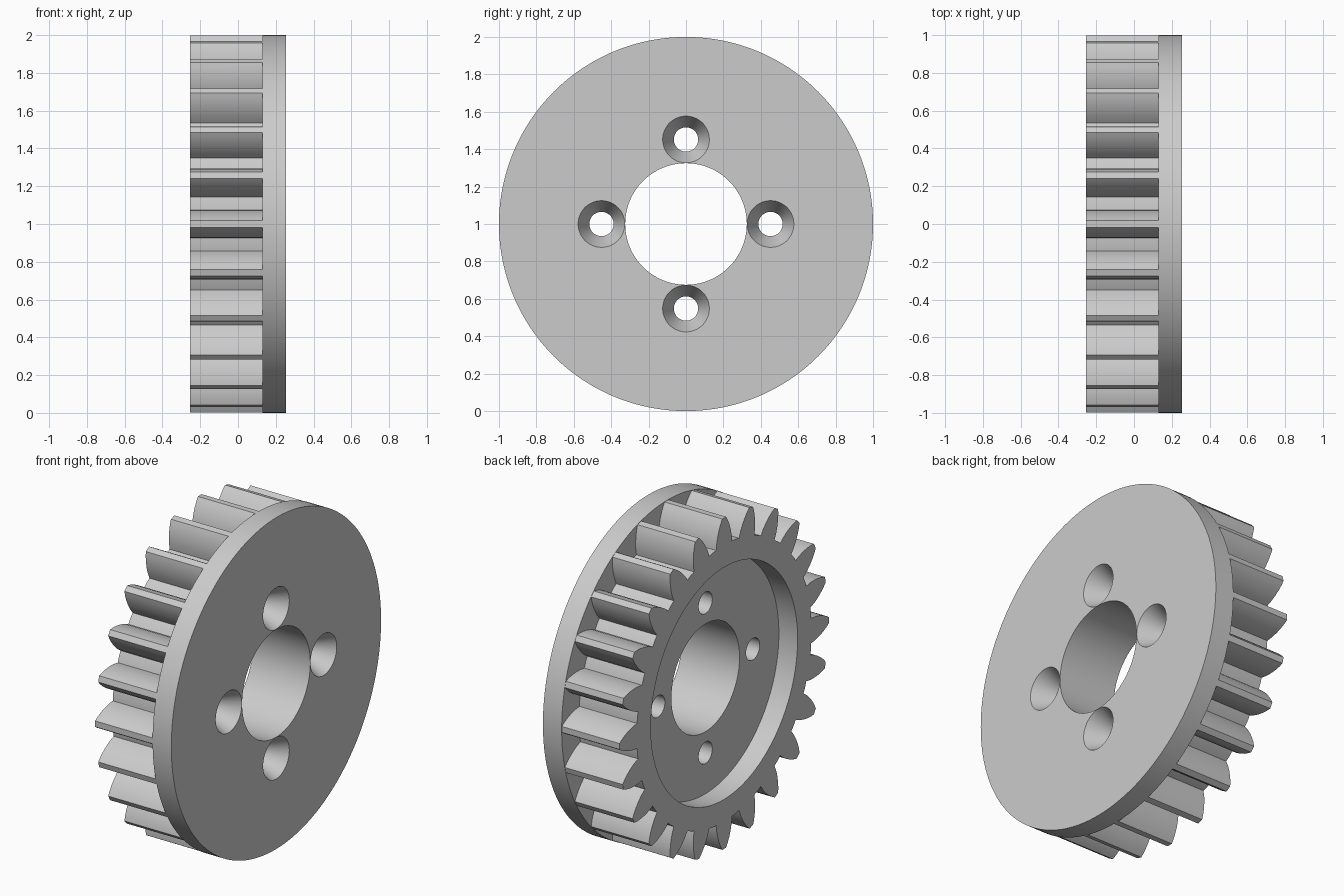
import bpy
import bmesh
from math import sin, cos, pi, radians
from mathutils import Vector

if "Cube" in bpy.data.objects:
    bpy.data.objects.remove(bpy.data.objects["Cube"], do_unlink=True)

TEETH = 24
CENTRE_Z = 1.0
BACK, STEP, FACE = -0.255, 0.13, 0.255   # gear end, flange start, flange face

metal = bpy.data.materials.new("grey_metal")
metal.use_nodes = True
grey = (0.6, 0.6, 0.6, 1)
metal.diffuse_color = grey
metal.node_tree.nodes["Principled BSDF"].inputs["Base Color"].default_value = grey


def loft_x(name, rings, y=0.0, z=CENTRE_Z):
    """Closed solid through (x, outline) rings, outlines being (y, z) lists."""
    bm = bmesh.new()
    loops = [[bm.verts.new((x, y + p[0], z + p[1])) for p in outline]
             for x, outline in rings]
    for a, b in zip(loops, loops[1:]):
        for i in range(len(a)):
            j = (i + 1) % len(a)
            bm.faces.new((a[i], a[j], b[j], b[i]))
    bm.faces.new(loops[0])
    bm.faces.new(loops[-1])
    bmesh.ops.recalc_face_normals(bm, faces=bm.faces)
    mesh = bpy.data.meshes.new(name)
    bm.to_mesh(mesh)
    bm.free()
    mesh.materials.append(metal)
    obj = bpy.data.objects.new(name, mesh)
    bpy.context.collection.objects.link(obj)
    return obj


def circle(r, n):
    return [(r * cos(2 * pi * i / n), r * sin(2 * pi * i / n)) for i in range(n)]


def combine(target, tool, operation):
    """Apply a boolean and drop the tool object."""
    mod = target.modifiers.new(operation, "BOOLEAN")
    mod.operation = operation
    mod.solver = "EXACT"
    mod.object = tool
    bpy.context.view_layer.objects.active = target
    bpy.ops.object.modifier_apply(modifier=mod.name)
    bpy.data.objects.remove(tool, do_unlink=True)


# Toothed outline: half a tooth as (radius, half thickness), mirrored and repeated
root = 0.83
flank = [(root, 0.075), (0.87, 0.071), (0.91, 0.061),
         (0.945, 0.048), (0.975, 0.033), (0.998, 0.018)]
tooth = [(r, -t) for r, t in flank] + [(r, t) for r, t in reversed(flank)]
outline = []
for k in range(TEETH):
    a = 2 * pi * k / TEETH
    for r, t in tooth:
        outline.append((r * cos(a) - t * sin(a), r * sin(a) + t * cos(a)))
    gap = a + pi / TEETH
    outline.append(((root + 0.005) * cos(gap), (root + 0.005) * sin(gap)))

# Flange disc with the gear merged onto it
gear = loft_x("flanged_gear", [(STEP, circle(1, 192)), (FACE, circle(1, 192))])
combine(gear, loft_x("teeth", [(BACK, outline), (STEP + 0.02, outline)]), "UNION")

# Shallow recess in the toothed end, and the central bore
for name, r, x0, x1 in (("recess", 0.70, -0.4, -0.13), ("bore", 0.325, -0.5, 0.5)):
    combine(gear, loft_x(name, [(x0, circle(r, 128)), (x1, circle(r, 128))]), "DIFFERENCE")

# Four countersunk bolt holes
small, wide = circle(0.065, 48), circle(0.125, 48)
for k in range(4):
    a = k * pi / 2
    hole = loft_x("bolt_hole",
                  [(-0.5, small), (STEP, small), (FACE, wide), (0.4, wide)],
                  0.452 * cos(a), CENTRE_Z + 0.452 * sin(a))
    combine(gear, hole, "DIFFERENCE")

# Smooth curved walls, crisp edges
bpy.ops.object.select_all(action="DESELECT")
gear.select_set(True)
bpy.context.view_layer.objects.active = gear
bpy.ops.object.shade_smooth_by_angle(angle=radians(24))
